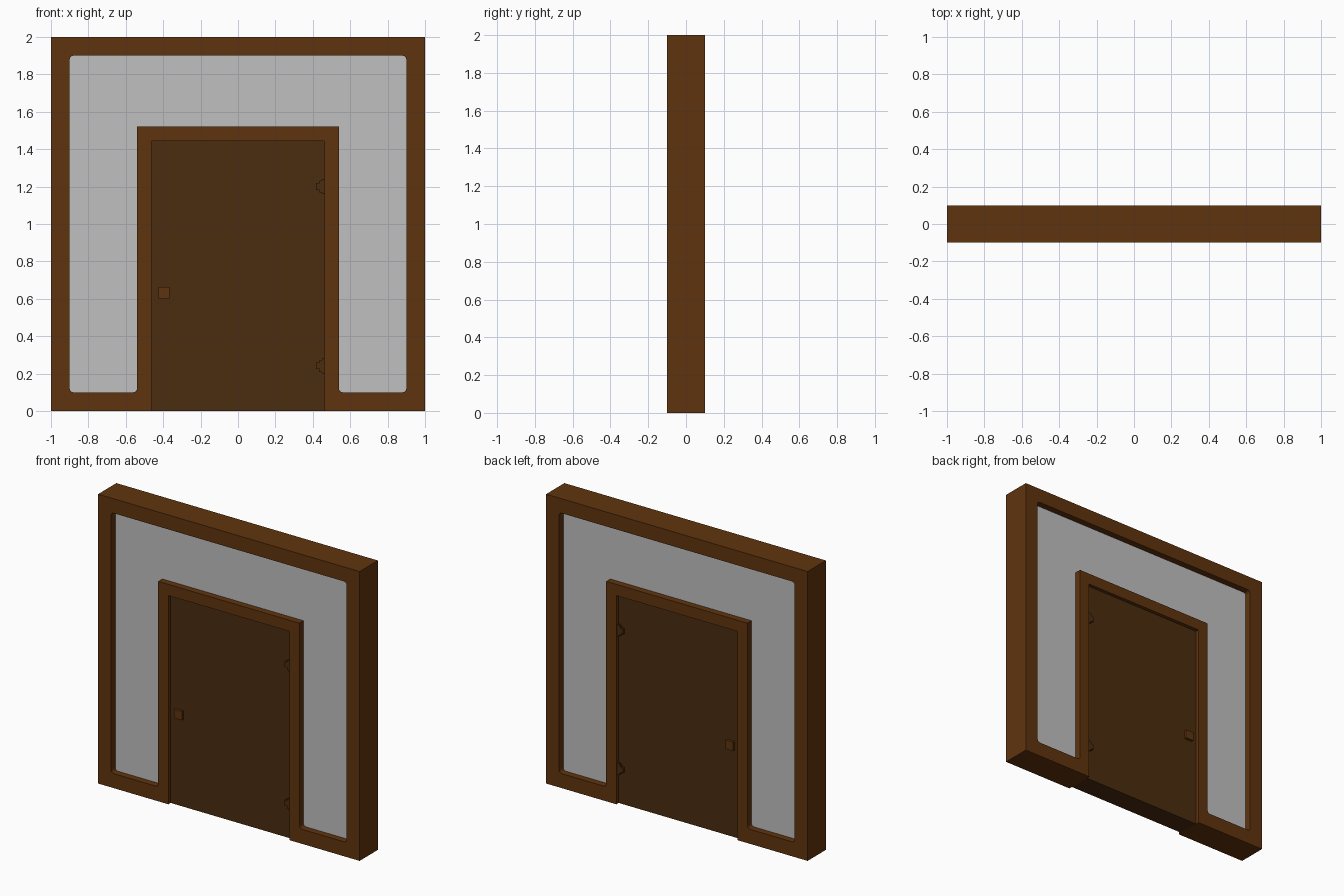
import bpy, bmesh, math
from mathutils import Matrix, Vector

cube = bpy.data.objects.get("Cube")
if cube:
    bpy.data.objects.remove(cube, do_unlink=True)


def material(name, colour):
    m = bpy.data.materials.new(name)
    m.use_nodes = True
    m.diffuse_color = (*colour, 1)
    bsdf = next(n for n in m.node_tree.nodes if n.type == 'BSDF_PRINCIPLED')
    bsdf.inputs["Base Color"].default_value = (*colour, 1)
    return m


frame_wood = material("frame brown", (0.117, 0.034, 0.0044))
door_wood = material("door dark brown", (0.069, 0.025, 0.0048))
plaster = material("panel grey", (0.527, 0.527, 0.527))


def rounded(points, radius, sharp=()):
    """Round every corner of an outline except the listed ones."""
    out = []
    for i, p in enumerate(points):
        p = Vector(p)
        if i in sharp:
            out.append(p)
            continue
        a = p + (Vector(points[i - 1]) - p).normalized() * radius
        b = p + (Vector(points[(i + 1) % len(points)]) - p).normalized() * radius
        centre = a + b - p
        for k in range(5):
            t = math.radians(22.5 * k)
            out.append(centre + (a - centre) * math.cos(t) + (b - centre) * math.sin(t))
    return out


def slab(name, outlines, half_depth, mat):
    """Extrude filled x-z outlines (later ones cut holes) evenly about y = 0."""
    curve = bpy.data.curves.new(name + "_profile", 'CURVE')
    curve.dimensions = '2D'
    curve.fill_mode = 'BOTH'
    curve.extrude = half_depth
    for pts in outlines:
        s = curve.splines.new('POLY')
        s.points.add(len(pts) - 1)
        for sp, p in zip(s.points, pts):
            sp.co = (p[0], p[1], 0, 1)
        s.use_cyclic_u = True
    temp = bpy.data.objects.new(name + "_temp", curve)
    bpy.context.collection.objects.link(temp)
    deps = bpy.context.evaluated_depsgraph_get()
    mesh = bpy.data.meshes.new_from_object(temp.evaluated_get(deps))
    bpy.data.objects.remove(temp, do_unlink=True)
    bpy.data.curves.remove(curve)
    # Stand the slab upright and weld the caps to the sides
    bm = bmesh.new()
    bm.from_mesh(mesh)
    bm.transform(Matrix.Rotation(math.pi / 2, 4, 'X'))
    bmesh.ops.remove_doubles(bm, verts=bm.verts, dist=1e-5)
    bmesh.ops.recalc_face_normals(bm, faces=bm.faces)
    for f in bm.faces:
        f.smooth = False
        f.material_index = 0
    bm.to_mesh(mesh)
    bm.free()
    mesh.name = name
    mesh.materials.clear()
    mesh.materials.append(mat)
    obj = bpy.data.objects.new(name, mesh)
    bpy.context.collection.objects.link(obj)
    return obj


def rect(x0, x1, z0, z1):
    return [(x0, z0), (x1, z0), (x1, z1), (x0, z1)]


# Outer frame and door casing in one piece, open below the door
outer = [(-1, 0), (-0.463, 0), (-0.463, 1.443), (0.463, 1.443),
         (0.463, 0), (1, 0), (1, 2), (-1, 2)]
opening = [(-0.9, 0.1), (-0.54, 0.1), (-0.54, 1.52), (0.54, 1.52),
           (0.54, 0.1), (0.9, 0.1), (0.9, 1.9), (-0.9, 1.9)]
slab("wall_frame", [outer, rounded(opening, 0.02, sharp=(2, 3))], 0.1, frame_wood)

# Recessed panel around the doorway
slab("wall_panel", [opening], 0.055, plaster)

# Door with a square knob through both faces
slab("door", [rect(-0.463, 0.463, 0, 1.443)], 0.075, door_wood)
slab("door_knob", [rect(-0.425, -0.365, 0.603, 0.663)], 0.092, frame_wood)

# Stepped hinges on the left side of the door
half = [(0.463, 0.04), (0.45, 0.04), (0.45, 0.032), (0.437, 0.032),
        (0.437, 0.018), (0.418, 0.018)]
steps = half + [(x, -z) for x, z in reversed(half)]
for name, height in (("upper_hinge", 1.2), ("lower_hinge", 0.242)):
    slab(name, [[(x, z + height) for x, z in steps]], 0.09, door_wood)
